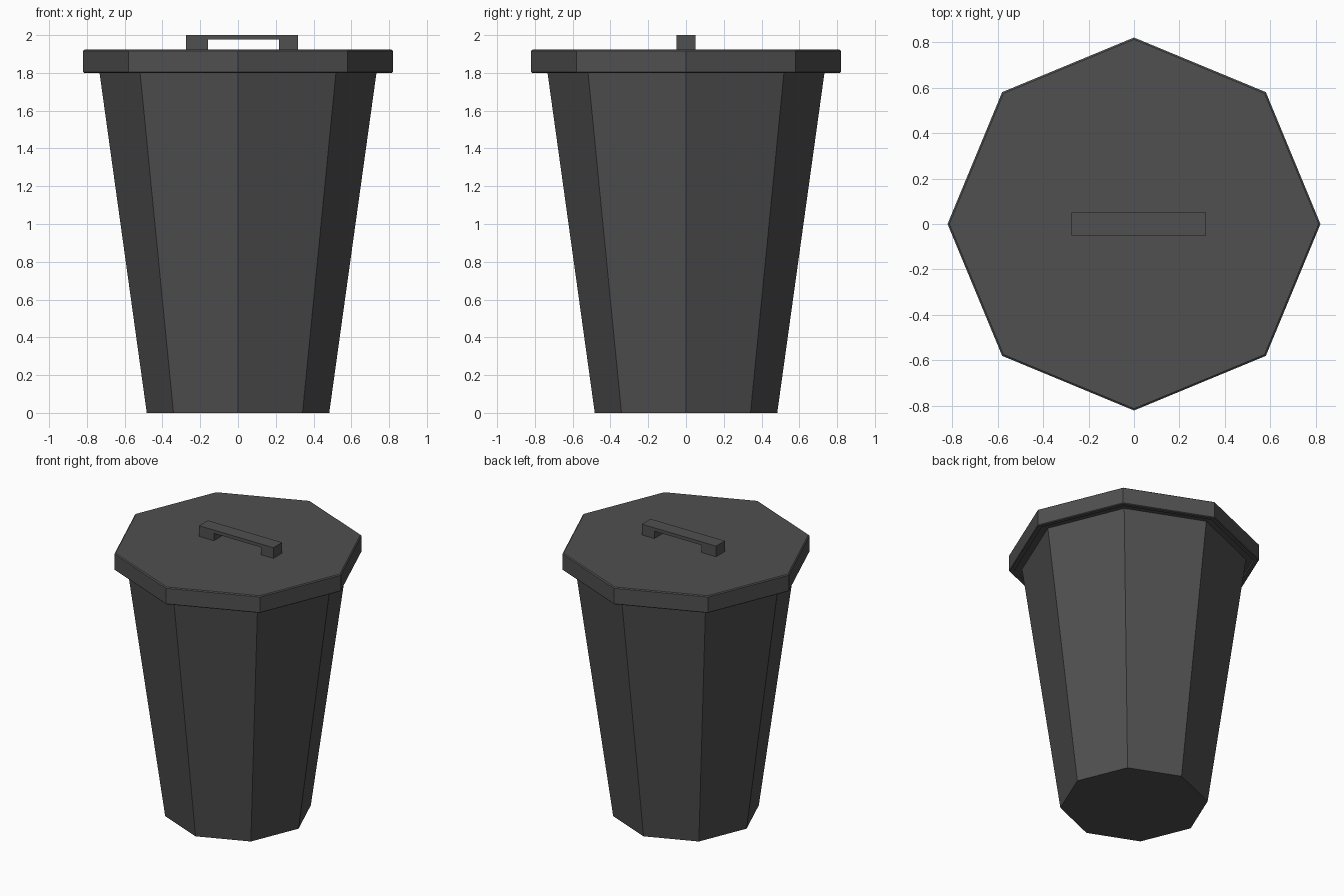
import bpy, bmesh
from math import cos, sin, pi

if "Cube" in bpy.data.objects:
    bpy.data.objects.remove(bpy.data.objects["Cube"])

SIDES = 8
dark = bpy.data.materials.new("dark_grey")
dark.diffuse_color = (0.08, 0.08, 0.08, 1)
dark.use_nodes = True
dark.node_tree.nodes["Principled BSDF"].inputs["Base Color"].default_value = dark.diffuse_color


def finish(name, bm):
    bmesh.ops.recalc_face_normals(bm, faces=bm.faces)
    mesh = bpy.data.meshes.new(name)
    bm.to_mesh(mesh)
    bm.free()
    mesh.materials.append(dark)
    obj = bpy.data.objects.new(name, mesh)
    bpy.context.collection.objects.link(obj)
    return obj


def lathe(name, profile):
    """Closed octagonal solid from (radius, z) rings, capped at both ends."""
    bm = bmesh.new()
    rings = [[bm.verts.new((r * cos(2 * pi * i / SIDES), r * sin(2 * pi * i / SIDES), z))
              for i in range(SIDES)] for r, z in profile]
    for a, b in zip(rings, rings[1:]):
        for i in range(SIDES):
            j = (i + 1) % SIDES
            bm.faces.new((a[i], a[j], b[j], b[i]))
    bm.faces.new(rings[0])
    bm.faces.new(rings[-1])
    return finish(name, bm)


def extrude_y(name, outline, half):
    """Side outline in x and z, extruded evenly across y."""
    bm = bmesh.new()
    face = bm.faces.new([bm.verts.new((x, -half, z)) for x, z in outline])
    new = bmesh.ops.extrude_face_region(bm, geom=[face])["geom"]
    bmesh.ops.translate(bm, vec=(0, 2 * half, 0),
                        verts=[v for v in new if isinstance(v, bmesh.types.BMVert)])
    return finish(name, bm)


# Tapered bin body, its top edge tucked into the lid
lathe("bin_body", [(0.483, 0), (0.733, 1.80), (0.735, 1.815)])

# Lid with a fine chamfer and a shallow recess inside its lower lip
lathe("lid", [(0.783, 1.812), (0.787, 1.80), (0.815, 1.80), (0.82, 1.805),
              (0.82, 1.917), (0.812, 1.923)])

# Bridge-shaped handle, slightly off centre
extrude_y("lid_handle", [(-0.275, 1.92), (-0.158, 1.92), (-0.158, 1.976), (0.217, 1.976),
                         (0.217, 1.92), (0.317, 1.92), (0.317, 2.0), (-0.275, 2.0)], 0.05)
